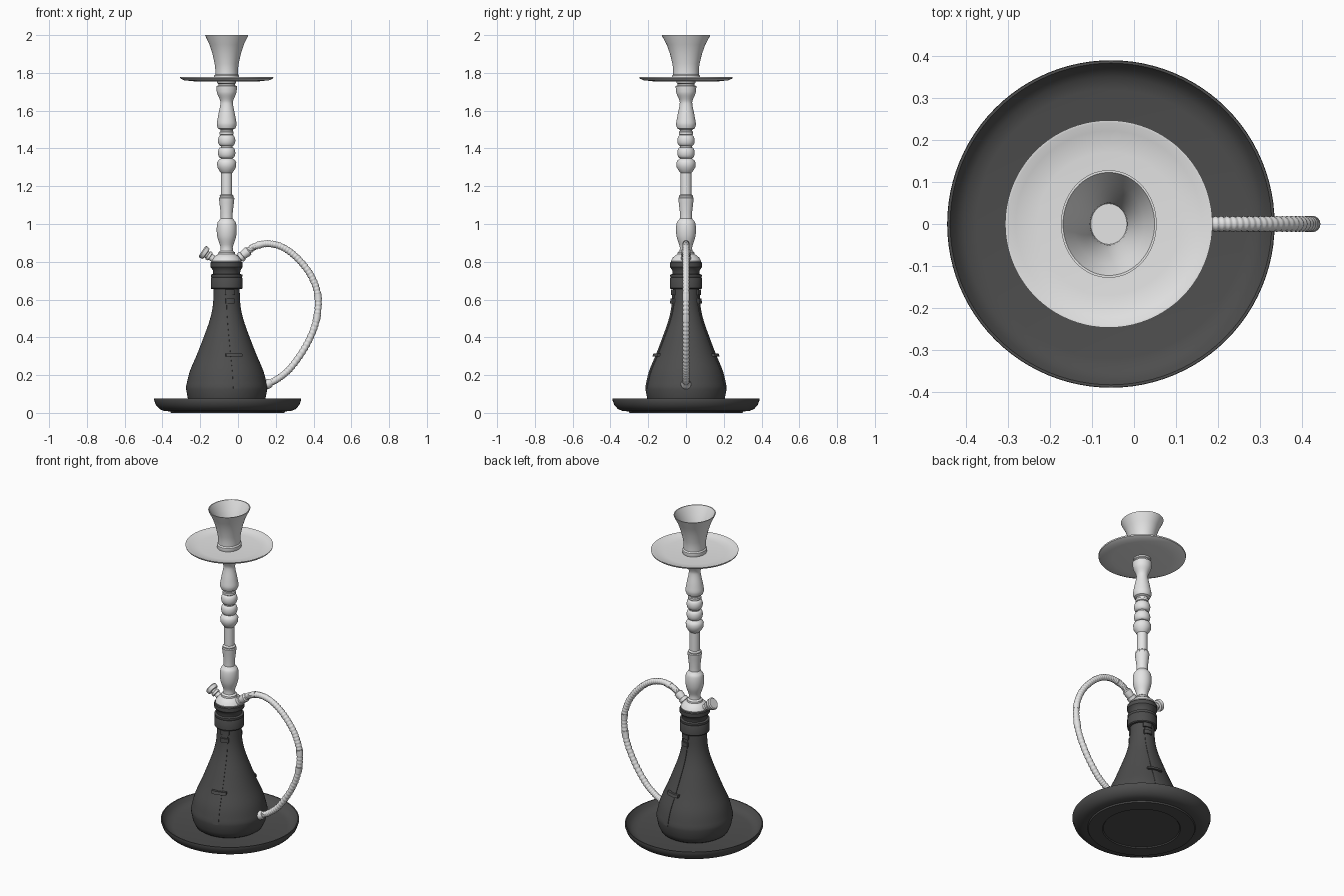
import bpy, bmesh, math
from mathutils import Vector

CX = -0.06  # axis of the standing body


def material(name, v):
    m = bpy.data.materials.new(name)
    m.diffuse_color = (v, v, v, 1)
    return m


LIGHT = material("light grey", 0.78)
DARK = material("dark grey", 0.075)


def finish(name, bm, mat, angle=35):
    bmesh.ops.recalc_face_normals(bm, faces=bm.faces[:])
    me = bpy.data.meshes.new(name)
    bm.to_mesh(me)
    bm.free()
    me.materials.append(mat)
    ob = bpy.data.objects.new(name, me)
    bpy.context.collection.objects.link(ob)
    bpy.ops.object.select_all(action='DESELECT')
    ob.select_set(True)
    bpy.context.view_layer.objects.active = ob
    bpy.ops.object.shade_smooth_by_angle(angle=math.radians(angle))
    return ob


def catmull(pts, n):
    """Smooth curve through points."""
    p = [Vector(q) for q in pts]
    p = [2 * p[0] - p[1]] + p + [2 * p[-1] - p[-2]]
    out = []
    for i in range(1, len(p) - 2):
        a, b, c, d = p[i - 1:i + 3]
        for k in range(n):
            t = k / n
            out.append(0.5 * (2 * b + (c - a) * t + (2 * a - 5 * b + 4 * c - d) * t * t
                              + (3 * b - a - 3 * c + d) * t ** 3))
    return out + [p[-2]]


def loft(bm, rings):
    """Bridge closed rings of points and cap both ends."""
    vs = [[bm.verts.new(q) for q in r] for r in rings]
    n = len(vs[0])
    for a, b in zip(vs, vs[1:]):
        for i in range(n):
            j = (i + 1) % n
            bm.faces.new((a[i], a[j], b[j], b[i]))
    bm.faces.new(vs[0][::-1])
    bm.faces.new(vs[-1])


def lathe(name, prof, mat, n=64, sy=1.0, cx=CX, angle=35):
    bm = bmesh.new()
    loft(bm, [[(cx + r * math.cos(2 * math.pi * i / n), sy * r * math.sin(2 * math.pi * i / n), z)
               for i in range(n)] for r, z in prof])
    return finish(name, bm, mat, angle)


def sweep(name, path, radii, mat, n=16, angle=50):
    """Round tube along a path lying in the xz plane."""
    bm = bmesh.new()
    rings = []
    for i, p in enumerate(path):
        t = (path[min(i + 1, len(path) - 1)] - path[max(i - 1, 0)]).normalized()
        side = Vector((0, 1, 0))
        up = t.cross(side)
        rings.append([p + radii[i] * (side * math.cos(2 * math.pi * k / n) + up * math.sin(2 * math.pi * k / n))
                      for k in range(n)])
    loft(bm, rings)
    return finish(name, bm, mat, angle)


def stepped(name, start, direction, steps, mat):
    """Straight turned fitting: steps are (distance, radius)."""
    s, d = Vector(start), Vector(direction).normalized()
    sweep(name, [s + d * a for a, r in steps], [r for a, r in steps], mat, 24, 35)


# Base tray with foot ring
lathe("tray", [(0.01, 0.006), (0.215, 0.006), (0.22, 0), (0.30, 0), (0.304, 0.008), (0.335, 0.01),
               (0.36, 0.02), (0.38, 0.042), (0.39, 0.07), (0.389, 0.076), (0.383, 0.076),
               (0.37, 0.055), (0.35, 0.037), (0.32, 0.03), (0.01, 0.03)], DARK, 96, cx=-0.055)

# Bottle
wall = [tuple(v) for v in catmull([(0.215, 0.14), (0.195, 0.22), (0.157, 0.31), (0.122, 0.40),
                                   (0.09, 0.49), (0.073, 0.57), (0.068, 0.67)], 5)]
lathe("bottle", [(0.01, 0.03), (0.17, 0.03), (0.19, 0.043), (0.205, 0.075), (0.215, 0.125)] + wall, DARK, 80)


def bottle_radius(z):
    for (r0, z0), (r1, z1) in zip(wall, wall[1:]):
        if z0 <= z <= z1:
            return r0 + (r1 - r0) * (z - z0) / (z1 - z0)
    return wall[0][0] if z < wall[0][1] else wall[-1][0]


# Raised straps, clasps and hooks on the front and back of the bottle
def relief(name, az, z0, z1, half, out, n=24):
    bm = bmesh.new()
    c, s = math.cos(az), math.sin(az)
    rings = []
    for k in range(n + 1):
        z = z0 + (z1 - z0) * k / n
        r = bottle_radius(z)
        ring = []
        for w, o in ((-1, -0.015), (-1, out * 0.8), (-0.5, out), (0.5, out), (1, out * 0.8), (1, -0.015)):
            w *= half
            d = math.sqrt(max(r * r - w * w, 0)) + o
            ring.append((CX + c * d - s * w, s * d + c * w, z))
        rings.append(ring)
    loft(bm, rings)
    finish(name, bm, DARK)


for side, word in ((-1, "front"), (1, "back")):
    az = side * math.radians(76)
    relief(word + "_strap", az, 0.13, 0.65, 0.018, 0.004)
    relief(word + "_clasp", az, 0.58, 0.605, 0.024, 0.013, 4)
    relief(word + "_clasp_plate", az, 0.625, 0.652, 0.026, 0.011, 4)
    relief(word + "_hook", az, 0.298, 0.314, 0.044, 0.018, 3)

# Dark collar on the bottle neck
lathe("collar", [(0.05, 0.655), (0.08, 0.655), (0.084, 0.66), (0.084, 0.712), (0.081, 0.718),
                 (0.084, 0.724), (0.083, 0.732), (0.071, 0.736), (0.073, 0.755), (0.080, 0.765),
                 (0.085, 0.772), (0.085, 0.795), (0.081, 0.80), (0.05, 0.80)], DARK)

# Turned stem with beads
stem = [(0.02, 0.798), (0.078, 0.798), (0.079, 0.805), (0.070, 0.822), (0.055, 0.835), (0.045, 0.84),
        (0.044, 0.85), (0.034, 0.858), (0.032, 0.875)]
stem += [tuple(v) for v in catmull([(0.036, 0.89), (0.049, 0.93), (0.053, 0.97), (0.049, 1.005), (0.038, 1.022)], 4)]
stem += [(0.032, 1.03), (0.032, 1.06), (0.038, 1.11), (0.041, 1.138), (0.036, 1.142), (0.037, 1.15),
         (0.029, 1.157), (0.029, 1.27), (0.036, 1.278), (0.049, 1.30), (0.051, 1.325), (0.044, 1.338),
         (0.034, 1.345)]
for zc in (1.377, 1.442):
    stem += [(0.031 + 0.015 * math.cos(t * math.pi / 8), zc + 0.029 * math.sin(t * math.pi / 8))
             for t in range(-4, 5)]
stem += [(0.037, 1.475), (0.037, 1.488), (0.032, 1.492), (0.034, 1.50), (0.046, 1.506), (0.052, 1.522)]
stem += [tuple(v) for v in catmull([(0.052, 1.535), (0.044, 1.58), (0.034, 1.63), (0.035, 1.655),
                                    (0.050, 1.69), (0.054, 1.715)], 4)]
stem += [(0.055, 1.73), (0.044, 1.734), (0.044, 1.742), (0.05, 1.746), (0.05, 1.762), (0.02, 1.765)]
lathe("stem", stem, LIGHT, 48)

# Ash plate
lathe("ash_plate", [(0.01, 1.755), (0.17, 1.755), (0.225, 1.761), (0.245, 1.77), (0.247, 1.777),
                    (0.241, 1.777), (0.222, 1.768), (0.17, 1.763), (0.01, 1.763)], LIGHT, 80)

# Flared bowl, slightly oval, open inside
lathe("bowl", [(0.01, 1.76), (0.064, 1.76), (0.067, 1.772), (0.066, 1.785), (0.06, 1.792), (0.06, 1.82),
               (0.064, 1.85), (0.075, 1.90), (0.091, 1.95), (0.112, 1.994), (0.114, 2.0), (0.109, 2.0),
               (0.084, 1.95), (0.066, 1.90), (0.053, 1.85), (0.045, 1.81), (0.043, 1.79), (0.01, 1.79)],
      LIGHT, 64, 1.125)

# Release valve on the left
stepped("valve", (-0.105, 0, 0.798), (-0.8, 0, 0.55),
        [(0, 0.018), (0.05, 0.018), (0.052, 0.025), (0.065, 0.025), (0.067, 0.02), (0.075, 0.02),
         (0.078, 0.033), (0.098, 0.036), (0.104, 0.03)], LIGHT)

# Hose port on the right
stepped("hose_port", (-0.015, 0, 0.80), (0.75, 0, 0.62),
        [(0, 0.018), (0.03, 0.018), (0.032, 0.027), (0.05, 0.027), (0.052, 0.022), (0.075, 0.025),
         (0.09, 0.025), (0.095, 0.018)], LIGHT)

# Ribbed hose
path = catmull([(0.045, 0, 0.85), (0.09, 0, 0.881), (0.16, 0, 0.896), (0.24, 0, 0.875), (0.32, 0, 0.813),
                (0.39, 0, 0.72), (0.424, 0, 0.61), (0.412, 0, 0.48), (0.36, 0, 0.355), (0.28, 0, 0.24),
                (0.21, 0, 0.18), (0.15, 0, 0.15)], 24)
sweep("hose", path, [0.0185 if (i // 2) % 2 else 0.0165 for i in range(len(path))], LIGHT)

# Sleeves on the hose and its mouth end
for k, i in enumerate((30, 140, 160)):
    seg = path[i:i + 7]
    sweep("hose_sleeve_%d" % k, seg, [0.0195] * len(seg), LIGHT)
stepped("hose_end", (0.175, 0, 0.162), (-0.88, 0, -0.45),
        [(0, 0.02), (0.015, 0.026), (0.03, 0.026), (0.034, 0.022), (0.045, 0.031), (0.055, 0.031), (0.058, 0.02)],
        LIGHT)
